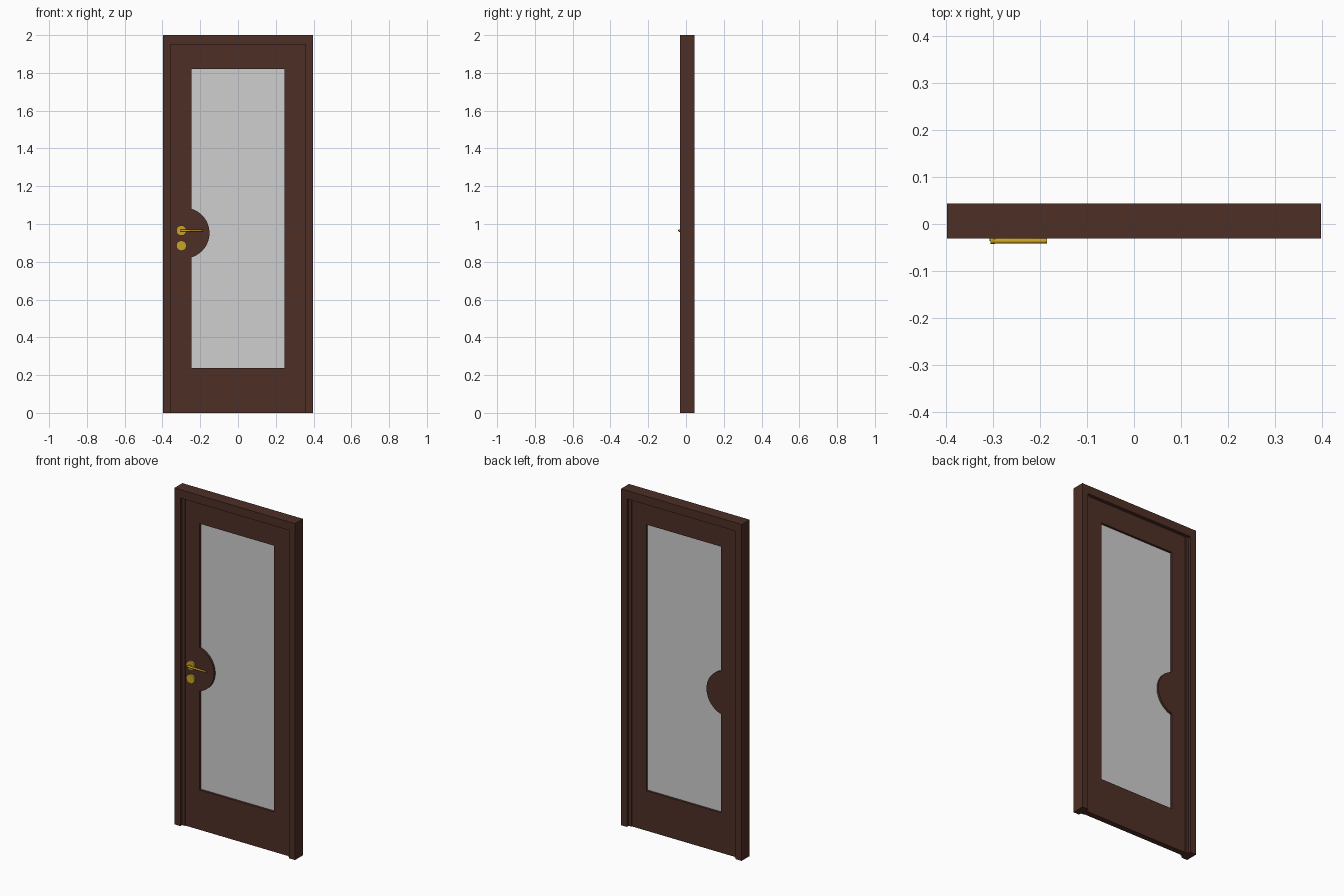
import bpy, bmesh, math
from mathutils import Vector

cube = bpy.data.objects.get("Cube")
if cube:
    bpy.data.objects.remove(cube, do_unlink=True)


def material(name, rgb):
    m = bpy.data.materials.new(name)
    m.use_nodes = True
    m.diffuse_color = (*rgb, 1)
    m.node_tree.nodes["Principled BSDF"].inputs["Base Color"].default_value = (*rgb, 1)
    return m


WOOD = material("dark_brown_wood", (0.075, 0.028, 0.019))
GLASS = material("frosted_glass", (0.62, 0.62, 0.62))
BRASS = material("brass", (0.6, 0.37, 0.02))


def add_object(name, bm, mat):
    bmesh.ops.recalc_face_normals(bm, faces=bm.faces)
    mesh = bpy.data.meshes.new(name)
    bm.to_mesh(mesh)
    bm.free()
    mesh.materials.append(mat)
    ob = bpy.data.objects.new(name, mesh)
    bpy.context.collection.objects.link(ob)
    return ob


def prism(name, outline, y0, y1, mat):
    """Extrude an x-z outline from y0 to y1."""
    bm = bmesh.new()
    face = bm.faces.new([bm.verts.new((x, y0, z)) for x, z in outline])
    out = bmesh.ops.extrude_face_region(bm, geom=[face])
    moved = [v for v in out["geom"] if isinstance(v, bmesh.types.BMVert)]
    bmesh.ops.translate(bm, verts=moved, vec=Vector((0, y1 - y0, 0)))
    return add_object(name, bm, mat)


def box(name, x0, x1, z0, z1, y0, y1, mat):
    return prism(name, [(x0, z0), (x1, z0), (x1, z1), (x0, z1)], y0, y1, mat)


def disc(cx, cz, r, a0, a1, n):
    return [(cx + r * math.cos(a0 + (a1 - a0) * i / n),
             cz + r * math.sin(a0 + (a1 - a0) * i / n)) for i in range(n)]


# Main dimensions
OUT, JAMB, STOP, OPEN = 0.397, 0.358, 0.338, 0.245
TOP, HEAD, GLASS_LOW, GLASS_TOP = 2.0, 1.95, 0.237, 1.82
FRONT, BACK = -0.031, 0.044
LEAF_FRONT, LEAF_BACK = -0.01, 0.023

# Door frame, open at the floor
prism("door_frame", [(-OUT, 0), (-OUT, TOP), (OUT, TOP), (OUT, 0),
                     (JAMB, 0), (JAMB, HEAD), (-JAMB, HEAD), (-JAMB, 0)],
      FRONT, BACK, WOOD)

# Narrow stop strips between frame and leaf
for side, s in (("left", 1), ("right", -1)):
    x0, x1 = sorted((s * STOP, s * JAMB))
    box(side + "_stop_strip", x0, x1, 0, HEAD, LEAF_FRONT - 0.005, LEAF_BACK + 0.005, WOOD)

# Leaf: rails, plain stile, and lock stile with its rounded lock panel
box("bottom_rail", -OPEN, OPEN, 0, GLASS_LOW, LEAF_FRONT, LEAF_BACK, WOOD)
box("top_rail", -OPEN, OPEN, GLASS_TOP, HEAD, LEAF_FRONT, LEAF_BACK, WOOD)
box("hinge_stile", OPEN, STOP, 0, HEAD, LEAF_FRONT, LEAF_BACK, WOOD)
CX, CZ, R = -0.285, 0.952, 0.134
half = math.acos((-OPEN - CX) / R)
arc = disc(CX, CZ, R, -half, half, 32) + [(-OPEN, CZ + R * math.sin(half))]
prism("lock_stile", [(-STOP, 0), (-OPEN, 0)] + arc + [(-OPEN, HEAD), (-STOP, HEAD)],
      LEAF_FRONT, LEAF_BACK, WOOD)

# Glass pane
box("glass_pane", -OPEN, OPEN, GLASS_LOW, GLASS_TOP, 0.003, 0.01, GLASS)

# Brass fittings
HX, HZ, LOCK_Z = -0.3, 0.965, 0.885
for name, z in (("handle_rose", HZ), ("lock_rose", LOCK_Z)):
    prism(name, disc(HX, z, 0.027, 0, math.tau, 24), LEAF_FRONT - 0.01, LEAF_FRONT, BRASS)
prism("handle_spindle", disc(HX, HZ, 0.007, 0, math.tau, 12), -0.036, LEAF_FRONT, BRASS)

# Lever: a slim rounded bar
bm = bmesh.new()
bmesh.ops.create_cone(bm, cap_ends=True, segments=12, radius1=0.006, radius2=0.005, depth=0.12)
lever = add_object("handle_lever", bm, BRASS)
lever.rotation_euler = (0, math.pi / 2, 0)
lever.location = (-0.245, -0.036, HZ)
bpy.context.view_layer.objects.active = lever
lever.select_set(True)
bpy.ops.object.shade_smooth_by_angle()
